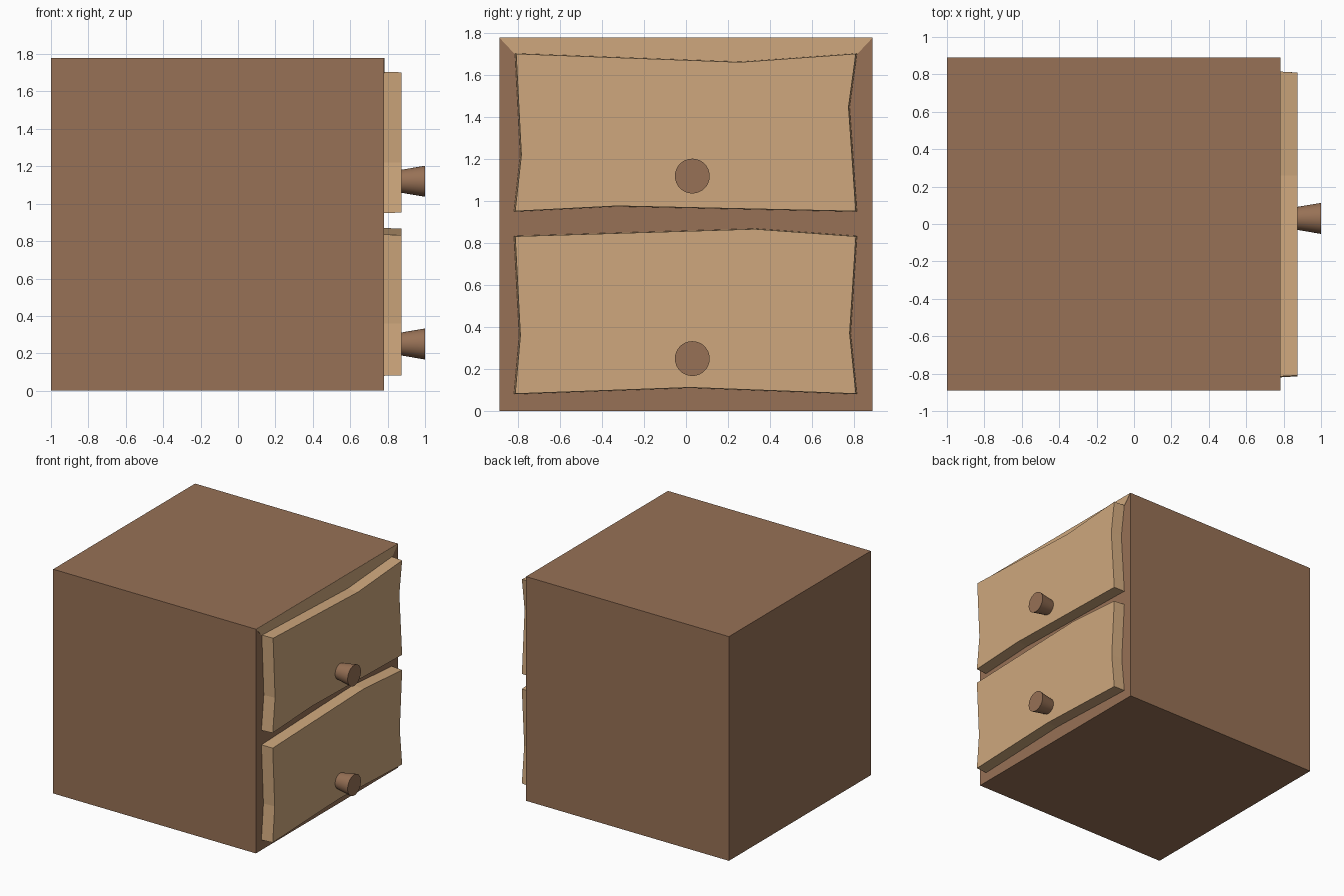
import bpy, bmesh, math

if "Cube" in bpy.data.objects:
    bpy.data.objects.remove(bpy.data.objects["Cube"])


def material(name, rgb):
    m = bpy.data.materials.new(name)
    m.diffuse_color = (*rgb, 1)
    m.use_nodes = True
    m.node_tree.nodes["Principled BSDF"].inputs["Base Color"].default_value = m.diffuse_color
    return m


BROWN = material("dark_wood", (0.31, 0.165, 0.092))
TAN = material("light_wood", (0.62, 0.39, 0.205))


def panel(name, outline, x0, x1, mat, taper=1.0):
    """Extrude a (y, z) outline along x, shrinking slightly to the front."""
    cy = sum(p[0] for p in outline) / len(outline)
    cz = sum(p[1] for p in outline) / len(outline)
    bm = bmesh.new()
    back = [bm.verts.new((x0, y, z)) for y, z in outline]
    front = [bm.verts.new((x1, cy + (y - cy) * taper, cz + (z - cz) * taper))
             for y, z in outline]
    bm.faces.new(back)
    bm.faces.new(front)
    n = len(outline)
    for i in range(n):
        j = (i + 1) % n
        bm.faces.new((back[i], back[j], front[j], front[i]))
    bmesh.ops.recalc_face_normals(bm, faces=bm.faces)
    me = bpy.data.meshes.new(name)
    bm.to_mesh(me)
    bm.free()
    me.materials.append(mat)
    ob = bpy.data.objects.new(name, me)
    bpy.context.collection.objects.link(ob)
    return ob


def knob(name, z):
    """Flared round knob pointing along +x."""
    bpy.ops.mesh.primitive_cone_add(
        vertices=32, radius1=0.06, radius2=0.083, depth=0.135,
        location=(0.9325, 0.03, z), rotation=(0, math.pi / 2, 0))
    ob = bpy.context.object
    ob.name = name
    ob.data.materials.append(BROWN)
    bpy.ops.object.shade_smooth_by_angle()


# Cabinet body
panel("cabinet_body", [(-0.89, 0), (0.89, 0), (0.89, 1.78), (-0.89, 1.78)],
      -1.0, 0.78, BROWN)

# Light strip above the upper drawer
panel("top_trim", [(-0.89, 1.78), (-0.815, 1.70), (0.26, 1.655),
                   (0.815, 1.70), (0.89, 1.78)], 0.78, 0.782, TAN)

# Wonky drawer fronts
panel("upper_drawer", [(-0.815, 1.705), (0.26, 1.665), (0.815, 1.705),
                       (0.78, 1.45), (0.815, 0.95), (-0.33, 0.975),
                       (-0.82, 0.95), (-0.79, 1.22)], 0.78, 0.875, TAN, 0.993)
panel("lower_drawer", [(-0.82, 0.835), (0.33, 0.87), (0.815, 0.835),
                       (0.785, 0.37), (0.815, 0.08), (0.02, 0.11),
                       (-0.82, 0.08), (-0.795, 0.36)], 0.78, 0.875, TAN, 0.993)

# Knobs
knob("upper_knob", 1.12)
knob("lower_knob", 0.25)
